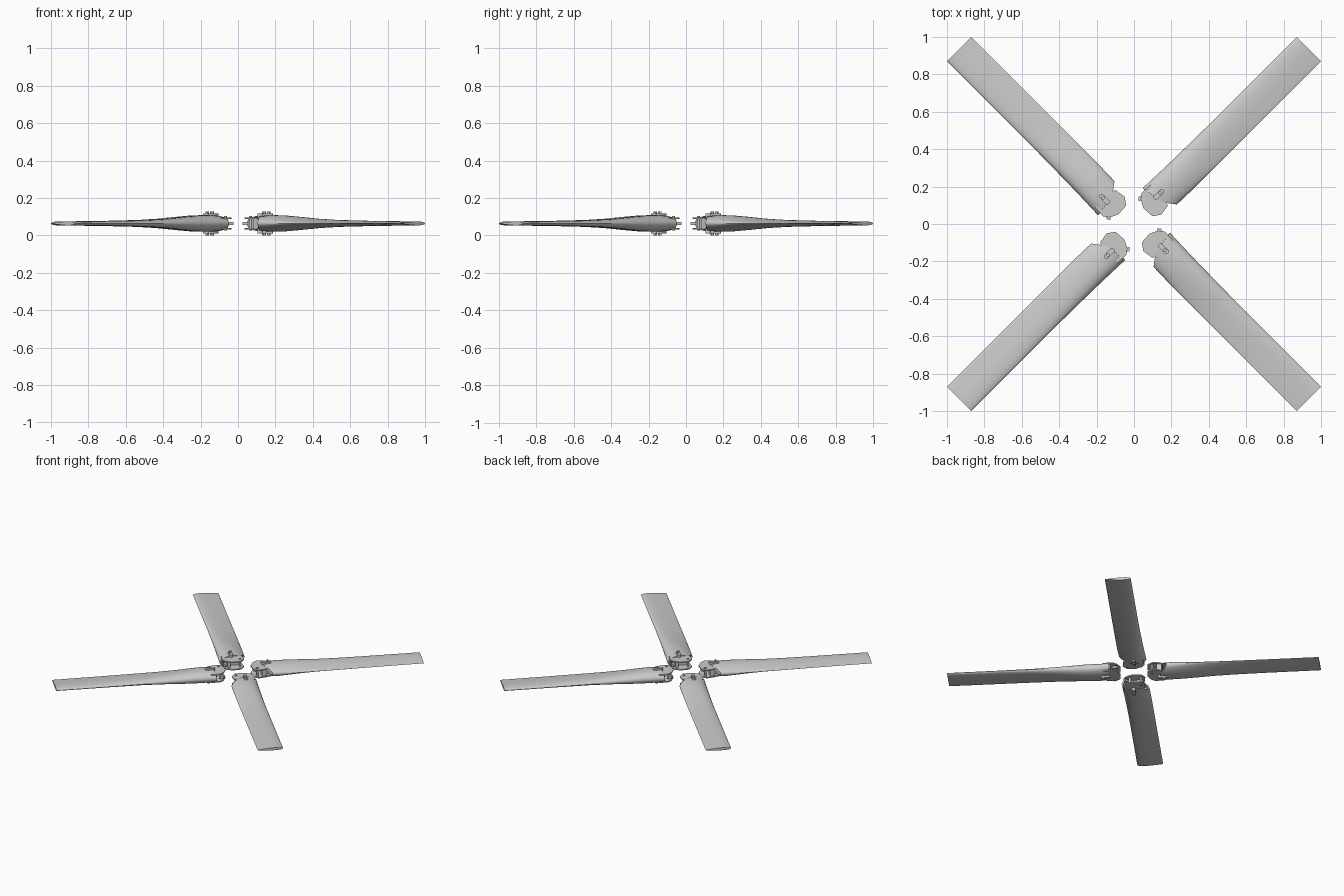
import bpy, bmesh
from math import cos, sin, pi, radians
from mathutils import Matrix

if "Cube" in bpy.data.objects:
    bpy.data.objects.remove(bpy.data.objects["Cube"])

ZC = 0.064          # mid height of the rotor disc
SIDES = 28


def make(name, bm, smooth=True):
    bmesh.ops.recalc_face_normals(bm, faces=bm.faces)
    me = bpy.data.meshes.new(name)
    bm.to_mesh(me)
    bm.free()
    ob = bpy.data.objects.new(name, me)
    bpy.context.collection.objects.link(ob)
    if smooth:
        bpy.ops.object.select_all(action='DESELECT')
        ob.select_set(True)
        bpy.context.view_layer.objects.active = ob
        bpy.ops.object.shade_smooth_by_angle(angle=radians(35))
    return ob


def prism(bm, outline, z0, z1):
    lo = [bm.verts.new((x, y, z0)) for x, y in outline]
    hi = [bm.verts.new((x, y, z1)) for x, y in outline]
    bm.faces.new(lo)
    bm.faces.new(hi)
    n = len(outline)
    for i in range(n):
        bm.faces.new((lo[i], lo[(i + 1) % n], hi[(i + 1) % n], hi[i]))


def cyl(bm, x, y, z, r, depth, seg=12):
    bmesh.ops.create_cone(bm, cap_ends=True, segments=seg, radius1=r, radius2=r,
                          depth=depth, matrix=Matrix.Translation((x, y, z)))


# Everything is modelled along +X (span), leading edge towards +Y, then turned.
def blade():
    # span, half thickness, leading edge, trailing edge, airfoil bias
    secs = [(0.17, .041, .103, -.088, .10), (0.25, .044, .100, -.090, .15),
            (0.34, .041, .097, -.091, .25), (0.45, .032, .095, -.092, .40),
            (0.57, .023, .093, -.092, .50), (0.72, .0165, .092, -.092, .55),
            (0.95, .0125, .092, -.092, .60), (1.322, .009, .092, -.092, .60)]
    bm = bmesh.new()
    rings = []
    for k, (s, h, le, te, bias) in enumerate(secs):
        ring = []
        for i in range(SIDES):
            a = 2 * pi * i / SIDES
            c = cos(a)
            y = (le + te) / 2 + (le - te) / 2 * c
            z = h * sin(a) * (1 + bias * c)
            # slanted root cut, sweeping back at the trailing edge
            slant = (0, 0.5)[k == 1] if k else 1
            x = s + slant * (max(0, .10 - y) * .15 + max(0, -.025 - y) * .6)
            ring.append(bm.verts.new((x, y, ZC + z)))
        rings.append(ring)
    for r0, r1 in zip(rings, rings[1:]):
        for i in range(SIDES):
            j = (i + 1) % SIDES
            bm.faces.new((r0[i], r0[j], r1[j], r1[i]))
    bm.faces.new(rings[-1])
    # recessed root opening
    inner = []
    for depth, f in ((0, .88), (.035, .84)):
        inner.append([bm.verts.new((v.co.x + depth, .008 + (v.co.y - .008) * f,
                                    ZC + (v.co.z - ZC) * f)) for v in rings[0]])
    for r0, r1 in ((rings[0], inner[0]), (inner[0], inner[1])):
        for i in range(SIDES):
            j = (i + 1) % SIDES
            bm.faces.new((r0[i], r0[j], r1[j], r1[i]))
    bm.faces.new(inner[1])
    return make("blade", bm)


def root_fork():
    outline = [(.21, .085), (.145, .088), (.117, .067), (.095, .022), (.099, -.040),
               (.138, -.068), (.20, -.058)]
    bm = bmesh.new()
    for sign in (-1, 1):
        a, b = ZC + sign * .024, ZC + sign * .033
        prism(bm, outline, min(a, b), max(a, b))
    # web joining the two plates inside the root
    prism(bm, [(.165, .075), (.165, -.05), (.20, -.05), (.20, .075)], ZC - .025, ZC + .025)
    return make("root_fork", bm, False)


def root_pins():
    bm = bmesh.new()
    cyl(bm, .132, -.038, ZC, .008, .078)
    cyl(bm, .130, .042, ZC, .010, .050)
    # small locating nub at the inner rim
    prism(bm, [(.105, .07), (.12, .085), (.15, .07), (.13, .05)], ZC - .009, ZC + .009)
    return make("root_pins", bm)


def retaining_lugs():
    bm = bmesh.new()
    for sign in (-1, 1):
        # oblong base and bolt head
        outline = [(.205 + (.022 if cos(a) > 0 else -.022) + .013 * cos(a),
                    .018 + .013 * sin(a))
                   for a in [2 * pi * (i + .5) / 16 for i in range(16)]]
        a, b = ZC + sign * .030, ZC + sign * .054
        prism(bm, outline, min(a, b), max(a, b))
        cyl(bm, .215, .018, ZC + sign * .054, .010, .020, 6)
    return make("retaining_lugs", bm)


# Four identical blade assemblies around the hub axis
for part in (blade(), root_fork(), root_pins(), retaining_lugs()):
    base = part.name
    for k in range(4):
        ob = part if k == 0 else part.copy()
        if k:
            bpy.context.collection.objects.link(ob)
        ob.name = f"{base}_{k + 1}"
        ob.rotation_euler = (0, 0, radians(45 + 90 * k))
